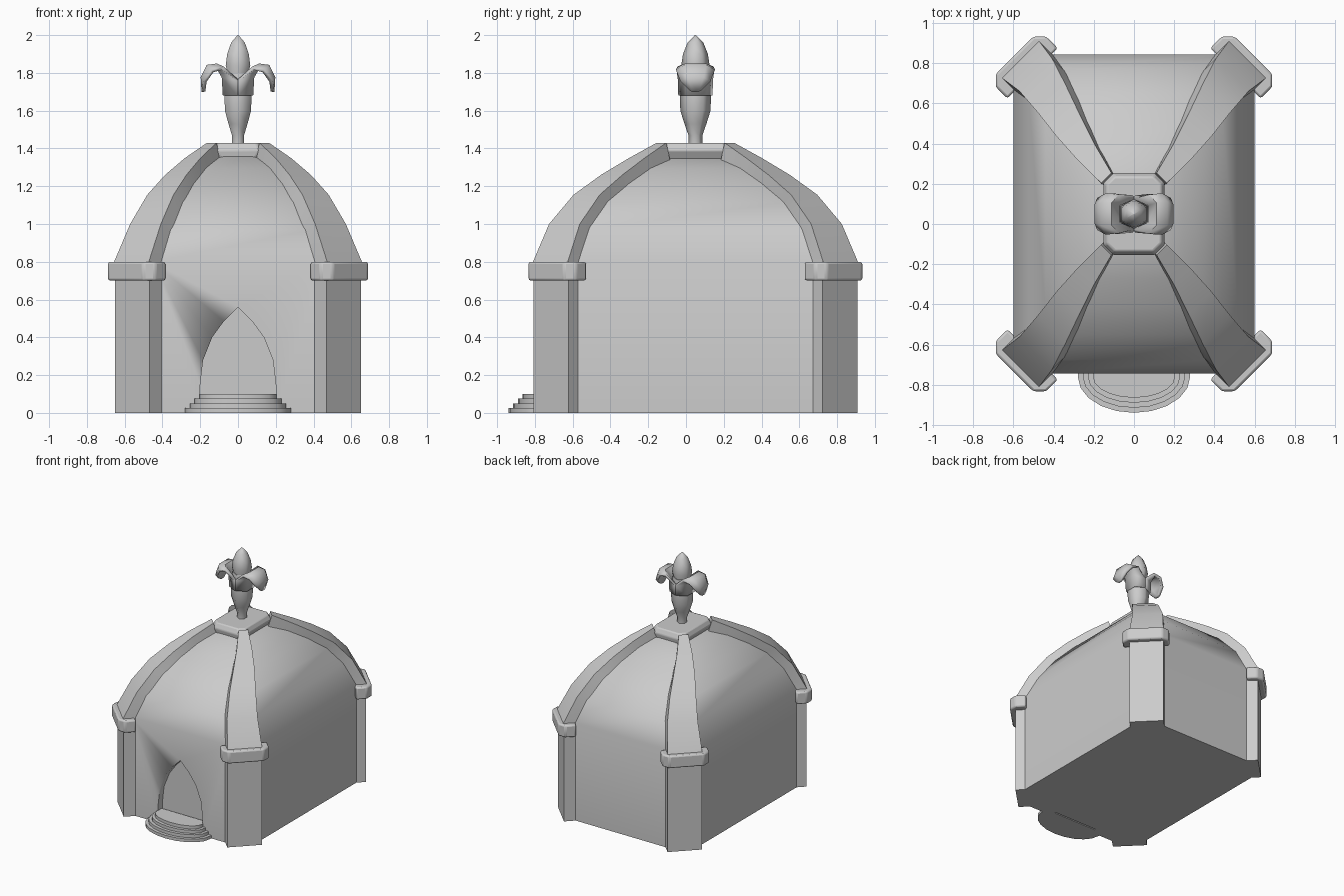
import bpy, bmesh, math

if "Cube" in bpy.data.objects:
    bpy.data.objects.remove(bpy.data.objects["Cube"])

CY = 0.05            # building centre along y
R2 = math.sqrt(2)


def make(name, verts, faces, smooth=35):
    me = bpy.data.meshes.new(name)
    me.from_pydata(verts, [], faces)
    bm = bmesh.new()
    bm.from_mesh(me)
    bmesh.ops.recalc_face_normals(bm, faces=bm.faces)
    bm.to_mesh(me)
    bm.free()
    ob = bpy.data.objects.new(name, me)
    bpy.context.collection.objects.link(ob)
    bpy.ops.object.select_all(action='DESELECT')
    ob.select_set(True)
    bpy.context.view_layer.objects.active = ob
    bpy.ops.object.shade_smooth_by_angle(angle=math.radians(smooth))
    return ob


def loft(name, rings, smooth=35):
    n = len(rings[0])
    verts = [p for r in rings for p in r]
    faces = [(k*n + i, k*n + (i+1) % n, (k+1)*n + (i+1) % n, (k+1)*n + i)
             for k in range(len(rings)-1) for i in range(n)]
    faces += [tuple(range(n)), tuple(range((len(rings)-1)*n, len(rings)*n))]
    return make(name, verts, faces, smooth)


def octagon(hx, hy, c, z):
    pts = [(hx, hy-c), (hx-c, hy), (c-hx, hy), (-hx, hy-c),
           (-hx, c-hy), (c-hx, -hy), (hx-c, -hy), (hx, c-hy)]
    return [(x, CY+y, z) for x, y in pts]


def bevel(ob, w):
    m = ob.modifiers.new("soft_edges", 'BEVEL')
    m.width, m.segments, m.limit_method = w, 2, 'ANGLE'


# walls and domed roof in one shell
body = loft("walls_and_dome", [octagon(*p) for p in (
    (.6, .795, .15, 0), (.6, .795, .15, .8), (.525, .725, .13, .97),
    (.44, .6, .11, 1.115), (.35, .46, .09, 1.215), (.25, .32, .07, 1.295),
    (.1, .195, .03, 1.36))])

# pointed doorway recess
half = [(.2, -.1), (.2, .15), (.185, .28), (.137, .4), (.075, .485)]
arch = half + [(0, .56)] + [(-x, z) for x, z in reversed(half)]
cutter = loft("door_cutter", [[(x, y, z) for x, z in arch] for y in (-.9, -.69)])
cutter.hide_render = True
m = body.modifiers.new("doorway", 'BOOLEAN')
m.operation, m.object, m.solver = 'DIFFERENCE', cutter, 'EXACT'
bpy.context.view_layer.objects.active = body
bpy.ops.object.modifier_apply(modifier="doorway")
bpy.data.objects.remove(cutter)

# corner posts, caps and tapering ribs, set at 45 degrees
ribs = [(.656, .86, .80, .13), (.571, .775, 1.0, .115), (.48, .645, 1.155, .098),
        (.386, .5, 1.26, .08), (.28, .35, 1.35, .058), (.164, .205, 1.43, .036)]
for sx in (-1, 1):
    for sy in (-1, 1):
        side = ("left" if sx < 0 else "right") + ("_front" if sy < 0 else "_back")

        def at(u, w, z):
            return (sx*(u+w)/R2, CY + sy*(u-w)/R2, z)

        post = [(.937, -.275), (.937, -.015), (.79, -.015), (.79, -.275)]
        loft("post_" + side, [[at(u, w, z) for u, w in post] for z in (0, .8)])

        cap = [(.979, -.27), (.979, -.006), (.934, .039), (.852, .039),
               (.852, -.315), (.934, -.315)]
        bevel(loft("post_cap_" + side,
                   [[at(u, w, z) for u, w in cap] for z in (.7, .8)]), .012)

        rings = []
        for i, (x, y, z, hw) in enumerate(ribs):
            t = i / (len(ribs)-1)
            cx, cy = x - hw/R2, y - hw/R2
            u, w = (cx+cy)/R2, (cx-cy)/R2
            du, dz = .13 - .1*t, .1*t
            rings.append([at(u, w-hw, z), at(u, w+hw, z),
                          at(u-du, w+hw, z-dz), at(u-du, w-hw, z-dz)])
        loft("rib_" + side, rings)

# plate on the crown
bevel(loft("crown_plate", [octagon(.12, .195, .04, 1.33),
                           octagon(.155, .205, .045, 1.39),
                           octagon(.135, .185, .04, 1.43)]), .008)

# six-sided finial stem and bud
def lathe(name, profile):
    loft(name, [[(r*math.sin(k*math.pi/3), CY + r*math.cos(k*math.pi/3), z)
                 for k in range(6)] for r, z in profile], 65)


lathe("finial_stem", [(.037, 1.41), (.037, 1.47), (.058, 1.53), (.08, 1.6),
                      (.083, 1.7), (.07, 1.8)])
lathe("finial_bud", [(.05, 1.74), (.075, 1.84), (.066, 1.9), (.042, 1.96), (.003, 2.0)])

# two curling leaves: centre x, edge x, centre z, edge z, half width
leaf = [(.072, .0, 1.68, 1.68, .082), (.078, .0, 1.78, 1.76, .084),
        (.115, .08, 1.84, 1.825, .098), (.16, .135, 1.835, 1.81, .098),
        (.188, .175, 1.775, 1.755, .075), (.183, .183, 1.70, 1.71, .03)]
for s in (-1, 1):
    v = []
    for xc, xe, zc, ze, hw in leaf:
        v += [(s*xe, CY-hw, ze), (s*xc, CY-hw*.55, zc),
              (s*xc, CY+hw*.55, zc), (s*xe, CY+hw, ze)]
    f = [(4*k+i, 4*k+i+1, 4*k+i+5, 4*k+i+4) for k in range(len(leaf)-1) for i in range(3)]
    ob = make("finial_leaf_" + ("left" if s < 0 else "right"), v, f, 60)
    m = ob.modifiers.new("thickness", 'SOLIDIFY')
    m.thickness, m.offset = .02, 0

# rounded entrance steps
for i in range(4):
    rx, ry = .28 - .025*i, .18 - .025*i
    out = [(rx, -.7)] + [(rx*math.cos(a*math.pi/10), -.76 - ry*math.sin(a*math.pi/10))
                         for a in range(11)] + [(-rx, -.7)]
    loft("entrance_step_%d" % (i+1),
         [[(x, y, z) for x, y in out] for z in (0, .025*(i+1))])
